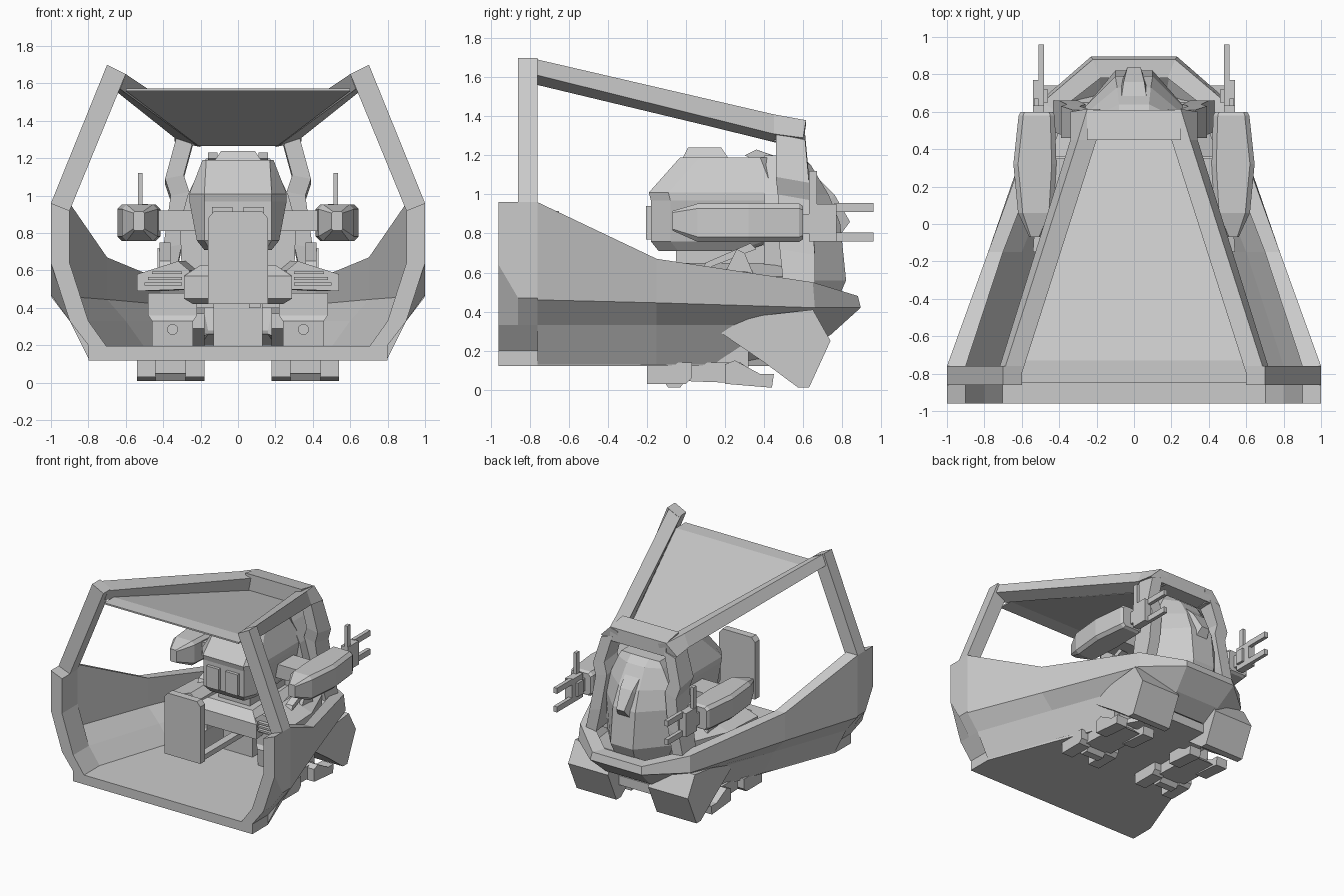
import bpy, bmesh, math

if "Cube" in bpy.data.objects:
    bpy.data.objects.remove(bpy.data.objects["Cube"])


def make(name, verts, faces, mirror=False):
    bm = bmesh.new()
    vs = [bm.verts.new(v) for v in verts]
    for f in faces:
        bm.faces.new([vs[i] for i in f])
    bmesh.ops.recalc_face_normals(bm, faces=bm.faces)
    me = bpy.data.meshes.new(name)
    bm.to_mesh(me)
    bm.free()
    ob = bpy.data.objects.new(name, me)
    bpy.context.collection.objects.link(ob)
    if mirror:
        ob.modifiers.new("mirror", 'MIRROR')
    return ob


def loft(name, rings, mirror=False):
    """Closed solid skinned through rings with equal point counts."""
    n = len(rings[0])
    verts = [p for r in rings for p in r]
    faces = [list(range(n)), list(range(len(verts) - n, len(verts)))]
    for k in range(len(rings) - 1):
        for i in range(n):
            j = (i + 1) % n
            faces.append([k*n + i, k*n + j, k*n + n + j, k*n + n + i])
    return make(name, verts, faces, mirror)


def side_prism(name, pts, x0, x1, mirror=False):
    return loft(name, [[(x, y, z) for y, z in pts] for x in (x0, x1)], mirror)


def front_prism(name, pts, y0, y1, mirror=False):
    return loft(name, [[(x, y, z) for x, z in pts] for y in (y0, y1)], mirror)


def box(name, x0, x1, y0, y1, z0, z1, mirror=False):
    return front_prism(name, [(x0, z0), (x1, z0), (x1, z1), (x0, z1)], y0, y1, mirror)


def chamfered(x, y, z, hx, hz, c):
    return [(x + a, y, z + b) for a, b in (
        (-hx + c, -hz), (hx - c, -hz), (hx, -hz + c), (hx, hz - c),
        (hx - c, hz), (-hx + c, hz), (-hx, hz - c), (-hx, -hz + c))]


# Hull: outer wall stations (rim, widest, low, floor) with an inner wall, wrapped round the nose
stations = [
    [(1, -.76, .96), (1, -.76, .46), (.9, -.76, .33), (.8, -.76, .13)],
    [(.78, -.15, .67), (.78, -.15, .445), (.68, -.15, .33), (.58, -.15, .13)],
    [(.49, .65, .55), (.5, .66, .42), (.44, .5, .33), (.43, .22, .13)],
    [(.22, .88, .48), (.23, .895, .42), (.2, .74, .28), (.2, .6, .2)]]
thick = [(.1, 0), (.08, 0), (.08, .05), (.04, .1)]
rings = [s + [(x - dx, y - dy, z + (.06 if i == 3 else 0))
              for i, (x, y, z) in reversed(list(enumerate(s)))]
         for s, (dx, dy) in zip(stations, thick)]
rings += [[(-x, y, z) for x, y, z in r] for r in reversed(rings)]
loft("hull_shell", rings)

# Floor and lower front frame
loft("floor", [[(s * w, y, z) for s, z in ((-1, .12), (1, .12), (1, .195), (-1, .195))]
               for w, y in ((.8, -.96), (.8, -.76), (.43, .22), (.2, .6))])
inner = [(.7, .19), (.8, .33), (.9, .64), (.9, .92)]
front = [(1, .96), (1, .64), (.9, .33), (.8, .2), (.8, .12)]
back = [(1, .96), (1, .47), (.9, .33), (.8, .2), (.8, .12)]
loft("front_frame", [[(x, y, z) for x, z in p + inner]
                     for p, y in ((front, -.96), (back, -.86), (back, -.76))], True)

# Upper front posts
front_prism("front_post", [(1, .96), (.9, .92), (.6, 1.65), (.7, 1.7)], -.86, -.76, True)

# Roof rails, rear crossbar and roof panel
loft("roof_rail", [
    [(.7, -.8, 1.7), (.6, -.8, 1.65), (.63, -.8, 1.57), (.73, -.8, 1.62)],
    [(.3, .45, 1.41), (.2, .45, 1.38), (.22, .45, 1.27), (.34, .45, 1.31)],
    [(.25, .615, 1.38), (.18, .615, 1.36), (.2, .6, 1.26), (.34, .6, 1.29)]], True)
side_prism("roof_crossbar", [(.45, 1.41), (.61, 1.38), (.61, 1.27), (.45, 1.27)], -.25, .25)
loft("roof_panel", [[(s * w, y, z + d) for s, d in ((-1, 0), (1, 0), (1, .012), (-1, .012))]
                    for w, y, z in ((.6, -.85, 1.56), (.6, -.73, 1.56), (.21, .46, 1.265))])

# Kinked rear posts running down to the hull rim
loft("rear_post", [[(a, y0, z + .02), (b, y0, z), (b, y1, z - .03), (a, y1, z)]
                   for z, a, b, y0, y1 in ((1.31, .23, .33, .46, .61), (1.09, .29, .39, .46, .63),
                                           (1.0, .26, .36, .47, .64), (.72, .3, .4, .48, .66),
                                           (.53, .34, .44, .5, .66))], True)

# Rear fuselage with raised spine
loft("rear_fuselage", [[(-a, .4, z), (-a, .58, z), (-b, y, z), (b, y, z), (a, .58, z), (a, .4, z)]
                       for z, a, b, y in ((.4, .22, .08, .75), (.56, .3, .1, .82),
                                          (.85, .31, .1, .79), (1.0, .27, .09, .73),
                                          (1.15, .2, .08, .64), (1.2, .17, .08, .585))])
loft("spine", [[(-w, y, z), (w, y, z), (w * 1.6, y - .06, z - .08), (-w * 1.6, y - .06, z - .08)]
               for w, y, z in ((.08, .36, 1.23), (.075, .62, 1.14), (.055, .76, 1.0), (.035, .84, .86))])
side_prism("spine_strip", [(.3, 1.2), (.36, 1.23), (.58, 1.15), (.5, 1.1)], .11, .16, True)

# Head unit: octagonal levels, cap, twin screens
loft("head_unit", [[(-a, y0, z), (a, y0, z), (b, y0 + .1, z), (b, y1, z), (a, y1 + .05, z),
                    (-a, y1 + .05, z), (-b, y1, z), (-b, y0 + .1, z)]
                   for z, a, b, y0, y1 in ((.71, .15, .18, -.14, .25), (.76, .18, .22, -.18, .4),
                                           (.97, .18, .26, -.18, .45), (1.01, .18, .26, -.19, .45),
                                           (1.19, .17, .19, -.03, .38))])
loft("head_cap", [[(-w, y0, z), (w, y0, z), (w, y1, z), (-w, y1, z)]
                  for w, y0, y1, z in ((.13, -.02, .22, 1.18), (.09, .01, .18, 1.24))])
box("face_screen", .03, .14, -.205, -.17, .77, .94, True)

# Neck, waist and pelvis
box("neck", -.14, .14, -.05, .4, .55, .74)
loft("waist", [[(-w, y0, z), (w, y0, z), (w * .8, .45, z), (-w * .8, .45, z)]
               for w, y0, z in ((.24, -.12, .42), (.29, -.18, .45), (.29, -.18, .57), (.2, -.1, .63))])
box("pelvis", -.13, .13, 0, .35, .13, .43)

# Side consoles with slats and levers
loft("console", [[(a, y, .5), (b, y, .49), (b, y, .58), (a + .06, y, .65), (a, y, .6)]
                 for a, b, y in ((.26, .54, -.15), (.26, .52, .2), (.2, .4, .5))], True)
for k in range(3):
    box(f"console_slat_{k}", .3, .5 - .02 * k, -.18, .1, .52 + .03 * k, .535 + .03 * k, True)
side_prism("lever", [(.08, .61), (.1, .65), (.33, .75), (.36, .72)], .36, .42, True)
side_prism("lever_base", [(.2, .6), (.26, .72), (.3, .7), (.35, .58)], .4, .43, True)

# Seat back and its link arm
loft("seat_back", [[(-.16, y, .42), (.16, y, .42), (.16, y, .88), (.13, y, .915), (-.13, y, .915), (-.16, y, .88)]
                   for y in (-.71, -.65)])
side_prism("seat_link", [(-.65, .4), (-.06, .4), (-.06, .44), (-.65, .44)], .06, .12)

# Arms: faceted pods, shoulder bars, clamps with prongs
loft("arm_pod", [chamfered(.53, -.07, .865, .03, .05, .008), chamfered(.525, .06, .855, .095, .098, .025),
                 chamfered(.53, .32, .855, .115, .098, .025), chamfered(.52, .58, .855, .097, .098, .025),
                 chamfered(.52, .6, .855, .085, .085, .02)], True)
box("shoulder_bar", .2, .46, .15, .35, .81, .92, True)
box("wrist", .48, .54, .59, .64, .8, .9, True)
box("clamp", .48, .54, .63, .77, .76, .95, True)
box("clamp_plate", .46, .53, .65, .72, .8, .91, True)
for k, z in enumerate((.76, .91)):
    box(f"prong_{k}", .48, .51, .76, .96, z, z + .045, True)
box("clamp_antenna", .51, .535, .63, .67, .94, 1.12, True)

# Legs with knee knobs
loft("leg", [[(.35 - w, y0, z), (.35 + w, y0, z), (.35 + w, .32, z), (.35 - w, .32, z)]
             for w, y0, z in ((.11, -.08, .08), (.11, -.1, .33), (.13, -.08, .36), (.13, -.08, .48))], True)
knob = [(.35 + .03 * math.cos(i * math.pi / 5), .285 + .03 * math.sin(i * math.pi / 5)) for i in range(10)]
front_prism("knee_knob", knob, -.12, -.05, True)

# Feet: sole with heel and toe rails
side_prism("foot_sole", [(-.14, .14), (-.14, .05), (.1, .04), (.4, .03), (.28, .14)], .24, .48, True)
heel = [(-.2, .14), (-.2, .03), (.0, .03), (.03, .06), (.03, .14)]
toe = [(.2, .13), (.2, .03), (.44, .01), (.45, .08), (.38, .08), (.25, .15)]
for x0, x1, tag in ((.18, .28, "inner"), (.44, .54, "outer")):
    side_prism("heel_" + tag, heel, x0, x1, True)
    side_prism("toe_" + tag, toe, x0, x1, True)
side_prism("foot_pad", [(-.12, .05), (-.09, .01), (-.03, .01), (.0, .05)], .28, .44, True)

# Rear leg shrouds flaring below the hull
shroud = [(.18, .29), (.3, .37), (.65, .41), (.74, .25), (.63, .01), (.575, .01), (.4, .14)]
side_prism("rear_shroud", shroud, .18, .535, True)
